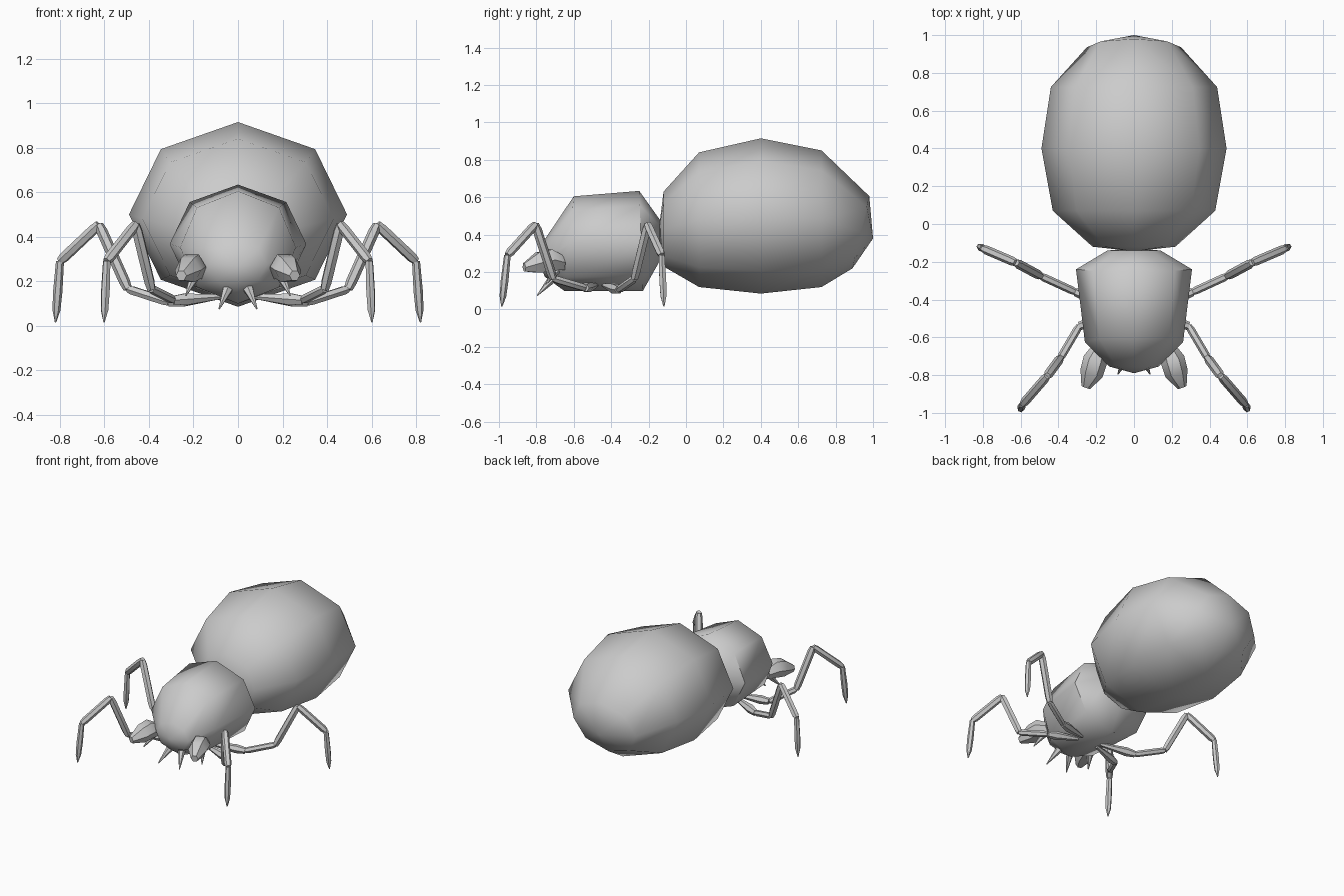
import bpy, bmesh, math
from mathutils import Vector

if "Cube" in bpy.data.objects:
    bpy.data.objects.remove(bpy.data.objects["Cube"])


def finish(name, bm, angle, mirror=False):
    bmesh.ops.recalc_face_normals(bm, faces=bm.faces[:])
    me = bpy.data.meshes.new(name)
    bm.to_mesh(me)
    bm.free()
    ob = bpy.data.objects.new(name, me)
    bpy.context.collection.objects.link(ob)
    bpy.ops.object.select_all(action='DESELECT')
    ob.select_set(True)
    bpy.context.view_layer.objects.active = ob
    bpy.ops.object.shade_smooth_by_angle(angle=math.radians(angle))
    if mirror:
        ob.modifiers.new("mirror", 'MIRROR').use_mirror_merge = False
    return ob


def bridge(bm, rings):
    n = len(rings[0])
    for a, b in zip(rings, rings[1:]):
        for i in range(n):
            j = (i + 1) % n
            bm.faces.new((a[i], a[j], b[j], b[i]))


def body(name, rings, front, back, n=8):
    """Octagonal rings (y, z, half width, half height, tilt) closed by two poles."""
    bm = bmesh.new()
    loops = []
    for y, z, rx, rz, tilt in rings:
        loops.append([bm.verts.new((rx * math.cos(a), y + tilt * math.sin(a), z + rz * math.sin(a)))
                      for a in (2 * math.pi * i / n for i in range(n))])
    bridge(bm, loops)
    for loop, pole in ((loops[0], front), (loops[-1], back)):
        p = bm.verts.new((0, *pole))
        for i in range(n):
            bm.faces.new((loop[i], loop[(i + 1) % n], p))
    return finish(name, bm, 62)


def rod(bm, stations, n=6):
    """Tapered rod through (point, radius) stations, capped."""
    pts = [Vector(p) for p, r in stations]
    q = (pts[-1] - pts[0]).to_track_quat('Z', 'Y')
    loops = []
    for p, (_, r) in zip(pts, stations):
        loops.append([bm.verts.new(p + q @ Vector((r * math.cos(a), r * math.sin(a), 0)))
                      for a in (2 * math.pi * i / n for i in range(n))])
    bridge(bm, loops)
    bm.faces.new(loops[0])
    bm.faces.new(loops[-1])


def leg(name, hip, joints):
    bm = bmesh.new()
    pts = [Vector(p) for p in joints]
    # flared hip, then three straight segments, then the pointed foot
    h = Vector(hip)
    rod(bm, [(h, 0.012), (h.lerp(pts[0], 0.75), 0.03), (pts[0], 0.022)])
    for a, b, r in zip(pts[:-2], pts[1:-1], (0.021, 0.025, 0.024)):
        rod(bm, [(a, r * 0.8), (a.lerp(b, 0.12), r), (b.lerp(a, 0.1), r), (b, r * 0.75)])
    a, b = pts[-2:]
    rod(bm, [(a, 0.018), (a.lerp(b, 0.5), 0.021), (a.lerp(b, 0.8), 0.018), (b, 0.003)])
    return finish(name, bm, 50, True)


# Body
body("abdomen", [(-0.12, 0.43, 0.22, 0.20, 0), (0.07, 0.48, 0.43, 0.36, 0),
                 (0.40, 0.50, 0.49, 0.415, 0), (0.725, 0.485, 0.44, 0.365, 0),
                 (0.935, 0.413, 0.25, 0.193, 0.045)], (-0.145, 0.43), (1.0, 0.38))
body("head_and_thorax", [(-0.755, 0.275, 0.13, 0.10, 0), (-0.625, 0.352, 0.26, 0.253, 0.025),
                         (-0.24, 0.367, 0.307, 0.267, -0.01), (-0.14, 0.37, 0.14, 0.11, 0)],
     (-0.79, 0.27), (-0.13, 0.37))

# Legs
leg("front_legs", (0.08, -0.48, 0.13),
    [(0.29, -0.54, 0.115), (0.39, -0.71, 0.165), (0.46, -0.805, 0.455),
     (0.59, -0.955, 0.29), (0.602, -0.985, 0.015)])
leg("back_legs", (0.08, -0.44, 0.13),
    [(0.31, -0.36, 0.105), (0.495, -0.275, 0.165), (0.625, -0.205, 0.455),
     (0.80, -0.13, 0.29), (0.82, -0.118, 0.015)])

# Feelers beside the mouth
bm = bmesh.new()
rod(bm, [((0.18, -0.66, 0.25), 0.045), ((0.205, -0.72, 0.265), 0.065),
         ((0.225, -0.79, 0.25), 0.062), ((0.255, -0.865, 0.225), 0.025)])
finish("feelers", bm, 50, True)

# Fangs
bm = bmesh.new()
rod(bm, [((0.04, -0.70, 0.18), 0.028), ((0.085, -0.795, 0.075), 0.003)])
rod(bm, [((0.20, -0.69, 0.21), 0.022), ((0.235, -0.75, 0.135), 0.003)])
finish("fangs", bm, 50, True)
